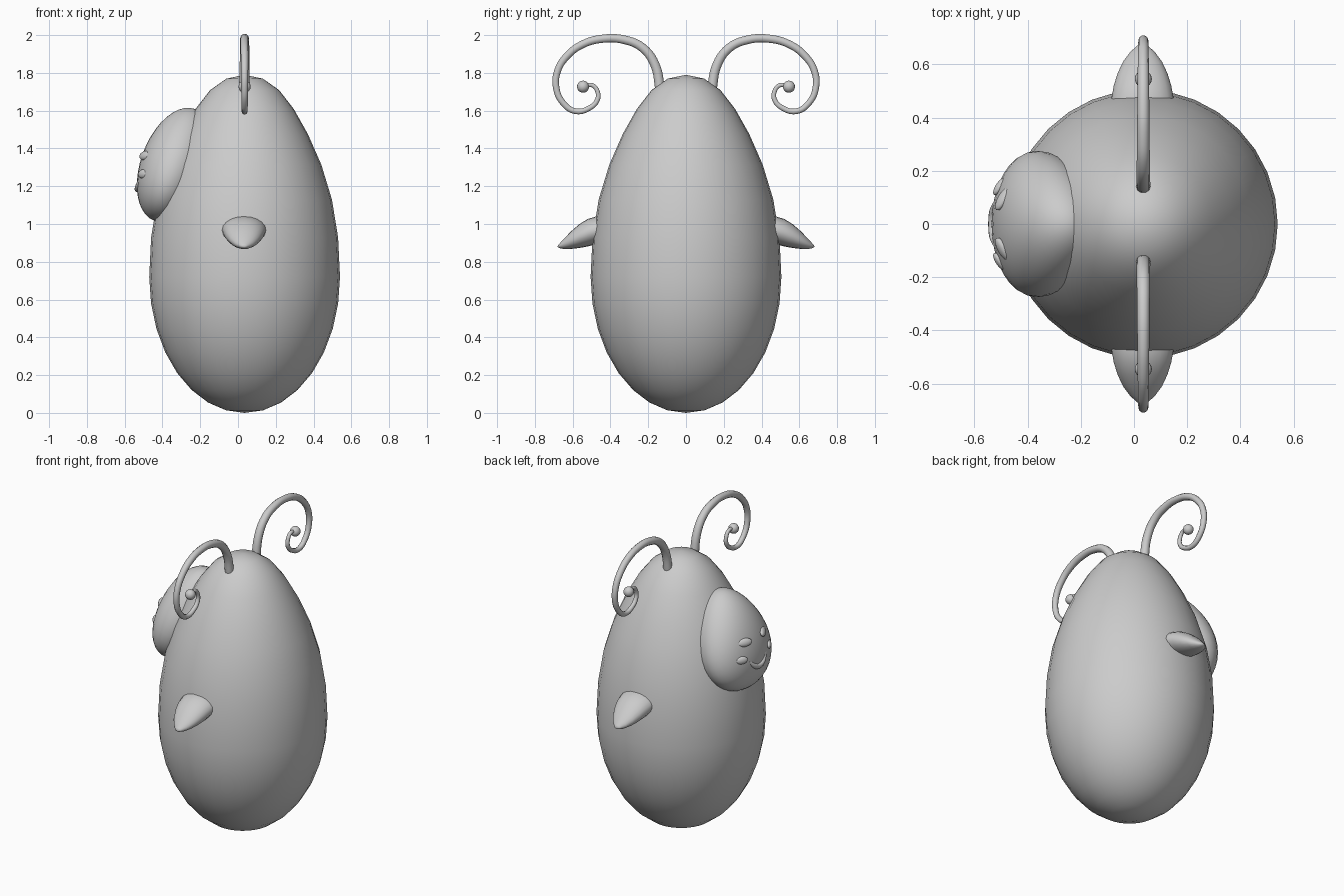
import bpy, bmesh
from math import sin, cos, pi, radians
from mathutils import Vector, Matrix

cube = bpy.data.objects.get("Cube")
if cube:
    bpy.data.objects.remove(cube)

grey = bpy.data.materials.new("plain_grey")
grey.use_nodes = True
grey.diffuse_color = (0.6, 0.6, 0.6, 1)
grey.node_tree.nodes["Principled BSDF"].inputs["Base Color"].default_value = (0.6, 0.6, 0.6, 1)

CX = 0.035  # x of the body axis


def add_object(name, bm):
    bmesh.ops.recalc_face_normals(bm, faces=bm.faces)
    mesh = bpy.data.meshes.new(name)
    bm.to_mesh(mesh)
    bm.free()
    mesh.materials.append(grey)
    for p in mesh.polygons:
        p.use_smooth = True
    obj = bpy.data.objects.new(name, mesh)
    bpy.context.collection.objects.link(obj)
    return obj


def ball(name, loc, scale, rot=(0, 0, 0), shape=None, segs=16, rings=10):
    """Ellipsoid; shape() may reshape the unit sphere first."""
    bm = bmesh.new()
    bmesh.ops.create_uvsphere(bm, u_segments=segs, v_segments=rings, radius=1)
    if shape:
        for v in bm.verts:
            v.co = shape(v.co)
    obj = add_object(name, bm)
    obj.location, obj.scale = loc, scale
    obj.rotation_euler = [radians(a) for a in rot]
    return obj


def tube(name, path, widths, bevel):
    """Tapered round tube through the path points."""
    cu = bpy.data.curves.new(name, "CURVE")
    cu.dimensions = "3D"
    cu.bevel_depth = bevel
    cu.bevel_resolution = 3
    cu.resolution_u = 5
    cu.use_fill_caps = True
    sp = cu.splines.new("BEZIER")
    sp.bezier_points.add(len(path) - 1)
    for bp, co, w in zip(sp.bezier_points, path, widths):
        bp.co, bp.radius = co, w
        bp.handle_left_type = bp.handle_right_type = "AUTO"
    cu.materials.append(grey)
    obj = bpy.data.objects.new(name, cu)
    bpy.context.collection.objects.link(obj)
    return obj


# Egg-shaped body, taller and slightly pinched above its widest ring
def egg(co):
    u = max(co.z, 0)
    k = 1 - 0.5 * u ** 4 * (1 - u * u)
    return Vector((co.x * k, co.y * k, co.z * (1.07 if co.z > 0 else 0.72)))


ball("body", (CX, 0, 0.72), (0.505, 0.505, 1), shape=egg, segs=32, rings=16)


# Face mound leaning back against the body, narrower at the top
def mound(co):
    return Vector((co.x, co.y * (1 - 0.28 * co.z), co.z))


ball("face", (-0.335, 0, 1.313), (0.18, 0.265, 0.315), (0, 20, 0), mound, 32, 20)

# Smiling mouth
tube("mouth",
     [(-0.515, -0.085, 1.24), (-0.528, -0.045, 1.2), (-0.53, 0, 1.185),
      (-0.528, 0.045, 1.2), (-0.515, 0.085, 1.24)],
     [0.6, 0.9, 1, 0.9, 0.6], 0.018)

# Spiral antenna profile as (y, z)
SPIRAL = [(0.135, 1.70), (0.165, 1.845), (0.23, 1.933), (0.325, 1.975), (0.44, 1.981),
          (0.55, 1.95), (0.63, 1.89), (0.68, 1.81), (0.687, 1.72), (0.65, 1.64),
          (0.585, 1.597), (0.515, 1.612), (0.47, 1.655), (0.468, 1.70),
          (0.497, 1.735), (0.54, 1.728)]
# Arm cross-sections as (y, centre z, half width, half height)
ARM = [(0.42, 0.975, 0.12, 0.07), (0.475, 0.967, 0.116, 0.073), (0.52, 0.954, 0.108, 0.073),
       (0.565, 0.936, 0.094, 0.063), (0.61, 0.914, 0.073, 0.046),
       (0.645, 0.895, 0.047, 0.028), (0.67, 0.884, 0.02, 0.012)]


def arm(name, s):
    bm = bmesh.new()
    loops = []
    for y, z, w, h in ARM:
        loops.append([bm.verts.new((CX - 0.003 + w * cos(a), s * y, z + h * sin(a)))
                      for a in (2 * pi * i / 20 for i in range(20))])
    for a, b in zip(loops, loops[1:]):
        for i in range(20):
            j = (i + 1) % 20
            bm.faces.new((a[i], a[j], b[j], b[i]))
    bm.faces.new(loops[0])
    tip = bm.verts.new((CX, s * 0.682, 0.88))
    for i in range(20):
        bm.faces.new((loops[-1][i], loops[-1][(i + 1) % 20], tip))
    add_object(name, bm)


# Paired parts on both sides
for side, s in (("right", -1), ("left", 1)):
    ball(side + "_eye", (-0.492, s * 0.095, 1.362), (0.018, 0.05, 0.026), (0, 25, -30 * s))
    ball(side + "_cheek", (-0.503, s * 0.142, 1.265), (0.016, 0.04, 0.024), (0, 8, -35 * s))
    n = len(SPIRAL) - 1
    tube(side + "_antenna", [(CX, s * y, z) for y, z in SPIRAL],
         [1 - 0.62 * i / n for i in range(n + 1)], 0.027)
    ball(side + "_antenna_tip", (CX, s * 0.545, 1.727), (0.032,) * 3)
    arm(side + "_arm", s)
